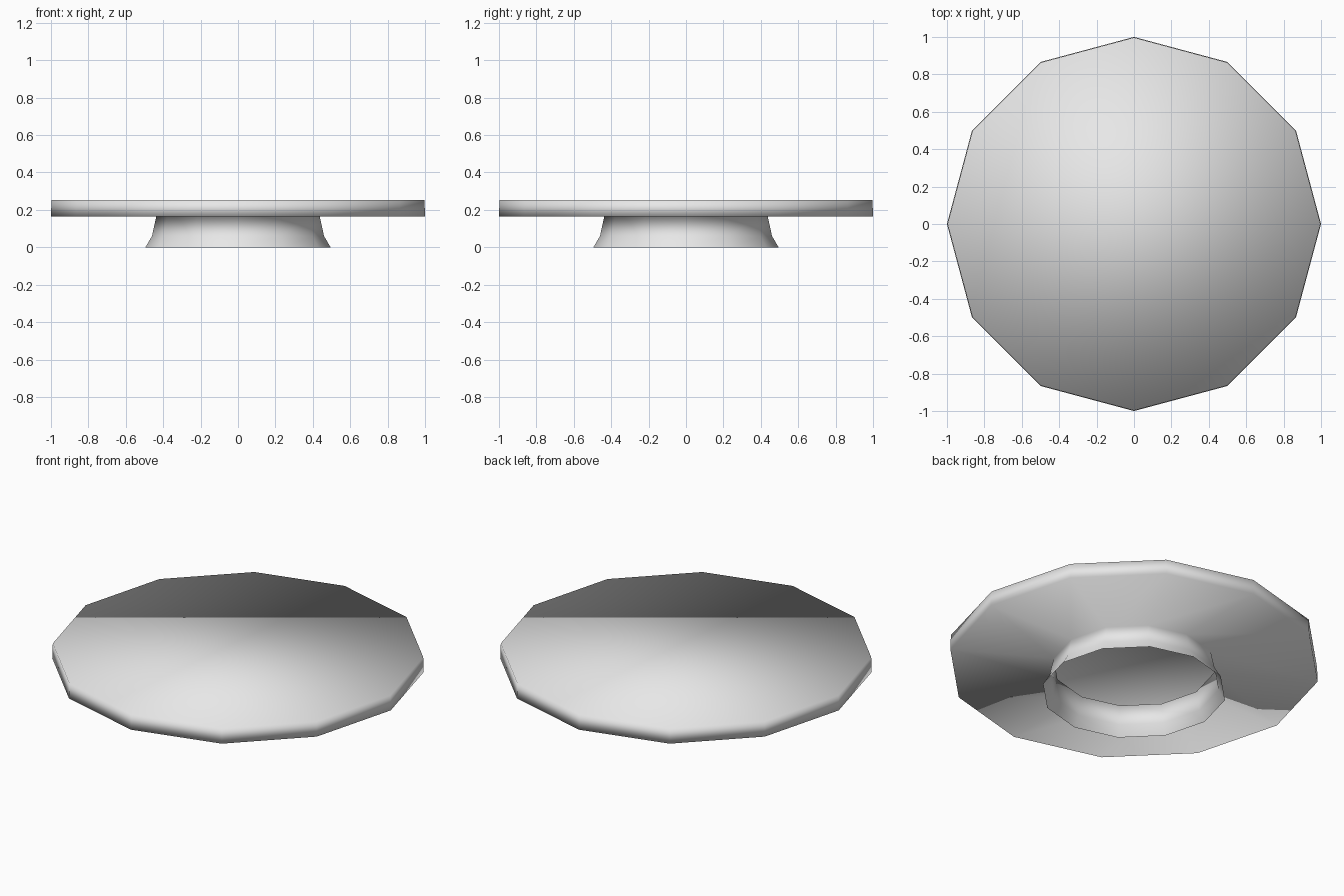
import bpy
import bmesh
import math

cube = bpy.data.objects.get("Cube")
if cube:
    bpy.data.objects.remove(cube, do_unlink=True)

SIDES = 12

# Single plain grey material
grey = bpy.data.materials.new("light_grey")
grey.use_nodes = True
colour = (0.8, 0.8, 0.8, 1.0)
grey.diffuse_color = colour
grey.node_tree.nodes["Principled BSDF"].inputs["Base Color"].default_value = colour

# Outline (radius, height): open flared foot, flat underside, upright rim
profile = [(0.495, 0.0), (0.46, 0.06), (0.437, 0.165), (1.0, 0.165), (0.997, 0.253)]

bm = bmesh.new()
rings = []
for radius, height in profile:
    angles = [math.tau * i / SIDES for i in range(SIDES)]
    rings.append([bm.verts.new((radius * math.cos(a), radius * math.sin(a), height))
                  for a in angles])

# Walls between neighbouring rings, facing outwards
for low, high in zip(rings, rings[1:]):
    for i in range(SIDES):
        j = (i + 1) % SIDES
        bm.faces.new((low[i], low[j], high[j], high[i]))

# Flat top closes the plate; the foot stays open and hollow below
bm.faces.new(rings[-1])

# Soft shading runs over every edge
for face in bm.faces:
    face.smooth = True

mesh = bpy.data.meshes.new("footed_plate")
bm.to_mesh(mesh)
bm.free()
mesh.materials.append(grey)
plate = bpy.data.objects.new("footed_plate", mesh)
bpy.context.collection.objects.link(plate)
